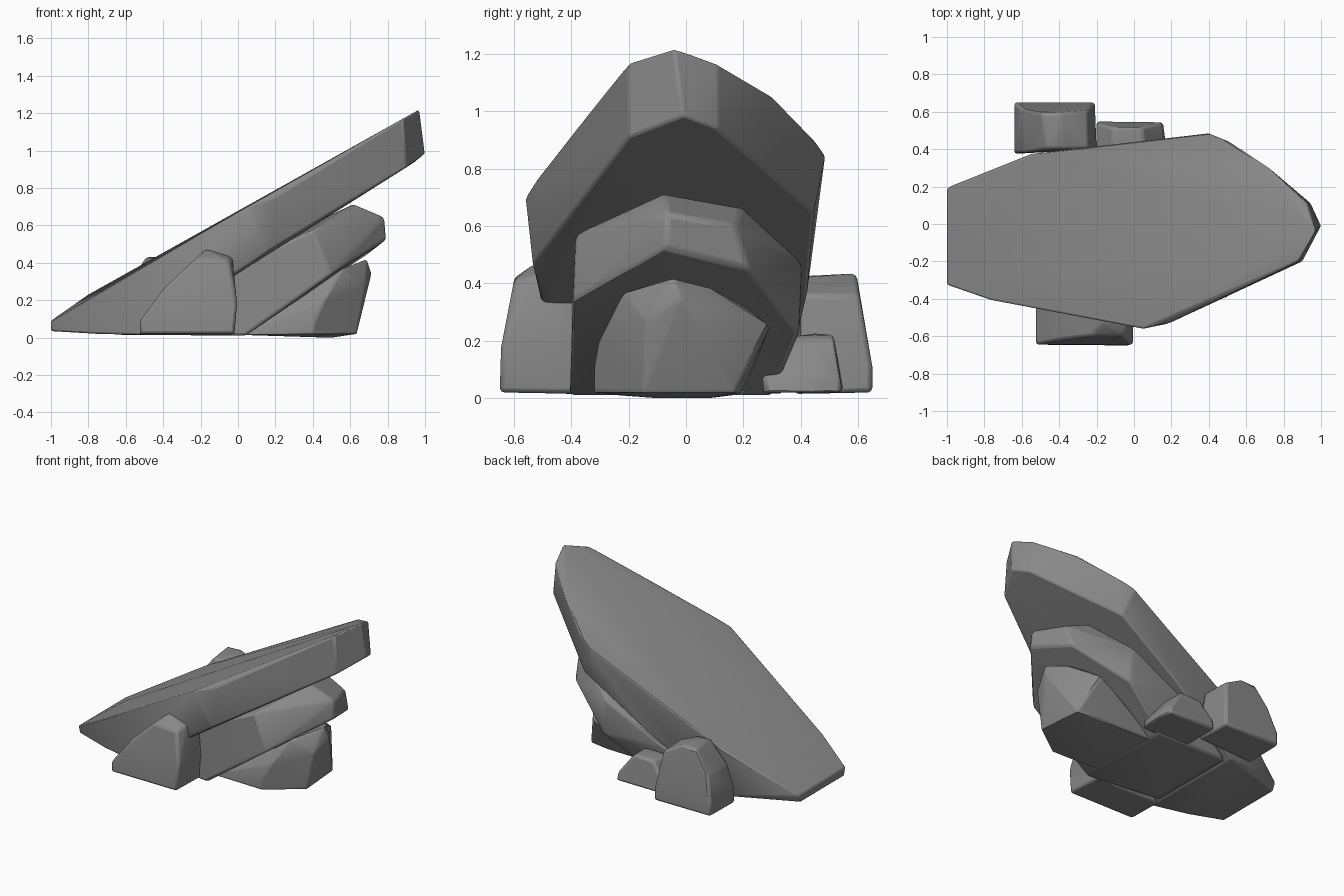
import bpy, bmesh, math

stone = bpy.data.materials.new("dark_stone")
stone.diffuse_color = (0.25, 0.25, 0.25, 1)


def rock(name, points, bevel=0.016):
    """Faceted boulder: convex hull of a few corners with softly worn edges."""
    bm = bmesh.new()
    for p in points:
        bm.verts.new(p)
    bmesh.ops.convex_hull(bm, input=bm.verts[:])
    loose = [v for v in bm.verts if not v.link_faces]
    bmesh.ops.delete(bm, geom=loose, context='VERTS')
    bmesh.ops.dissolve_limit(bm, angle_limit=math.radians(4),
                             verts=bm.verts[:], edges=bm.edges[:])
    bmesh.ops.recalc_face_normals(bm, faces=bm.faces[:])
    me = bpy.data.meshes.new(name)
    bm.to_mesh(me)
    bm.free()
    me.materials.append(stone)
    ob = bpy.data.objects.new(name, me)
    bpy.context.collection.objects.link(ob)
    mod = ob.modifiers.new("worn_edges", 'BEVEL')
    mod.width = bevel
    mod.segments = 2
    mod.limit_method = 'ANGLE'
    mod.angle_limit = math.radians(15)
    bpy.ops.object.select_all(action='DESELECT')
    ob.select_set(True)
    bpy.context.view_layer.objects.active = ob
    bpy.ops.object.shade_smooth_by_angle(angle=math.radians(35))
    return ob


# large leaning top slab
rock("top_slab", [
    # upper face outline
    (-1.0, 0.195, 0.09), (-0.55, 0.375, 0.35), (0.40, 0.485, 0.845),
    (0.51, 0.44, 0.91), (0.715, 0.305, 1.05), (0.925, 0.11, 1.165),
    (0.97, -0.04, 1.22), (0.88, -0.20, 1.17), (0.20, -0.525, 0.755),
    (0.05, -0.56, 0.70), (-0.77, -0.405, 0.225), (-1.0, -0.325, 0.09),
    (-0.8, -0.1, 0.23), (0.0, 0.0, 0.695), (0.45, 0.0, 0.935),
    # underside outline
    (1.0, -0.01, 0.985), (0.90, -0.20, 0.91), (0.945, 0.11, 0.94),
    (0.47, 0.445, 0.65), (0.17, -0.535, 0.47), (-0.01, -0.49, 0.34),
    (-0.52, -0.43, 0.015), (-0.52, 0.34, 0.015), (-0.75, -0.38, 0.02),
    (-1.0, -0.31, 0.035), (-1.0, 0.17, 0.035), (0.0, 0.42, 0.35),
])

# middle slab sheltering beneath it
rock("middle_slab", [
    (0.785, -0.07, 0.645), (0.795, -0.07, 0.525),
    (0.71, 0.17, 0.605), (0.70, 0.22, 0.45),
    (0.62, -0.08, 0.715), (0.54, 0.20, 0.665),
    (0.40, -0.385, 0.575), (0.50, -0.395, 0.34),
    (0.34, 0.405, 0.475), (0.36, 0.395, 0.23),
    (0.04, -0.405, 0.01), (0.04, 0.30, 0.01),
    (-0.10, -0.395, 0.35), (-0.10, 0.39, 0.26), (0.0, 0.0, 0.42),
    (-0.50, -0.35, 0.015), (-0.50, 0.30, 0.015),
    (-0.45, -0.32, 0.10), (-0.45, 0.28, 0.10),
])

# lowest boulder at the end of the stack
rock("base_boulder", [
    (0.69, -0.05, 0.42), (0.715, -0.02, 0.345), (0.68, -0.14, 0.27),
    (0.635, -0.15, 0.02), (0.61, 0.17, 0.02), (0.62, 0.09, 0.385),
    (0.51, 0.295, 0.255), (0.54, 0.20, 0.325), (0.45, 0.19, 0.015),
    (0.56, -0.22, 0.37), (0.46, -0.305, 0.20), (0.42, -0.32, 0.12),
    (0.40, -0.32, 0.02), (0.0, -0.30, 0.015), (0.0, 0.20, 0.015),
    (0.50, -0.1, 0.0), (0.48, 0.08, 0.0), (0.3, -0.15, 0.003),
    (0.2, -0.2, 0.15), (0.2, 0.2, 0.15),
])

# side boulder at the front
rock("front_side_boulder", [
    (-0.525, -0.645, 0.02), (-0.525, -0.645, 0.09), (-0.39, -0.62, 0.27),
    (-0.23, -0.60, 0.42), (-0.05, -0.60, 0.41), (-0.17, -0.52, 0.475),
    (-0.03, -0.52, 0.43), (-0.005, -0.645, 0.18), (-0.02, -0.65, 0.02),
    (-0.525, -0.38, 0.015), (-0.525, -0.38, 0.09), (-0.02, -0.38, 0.015),
    (-0.005, -0.38, 0.18), (-0.17, -0.38, 0.46), (-0.03, -0.38, 0.42),
    (-0.39, -0.38, 0.27),
])

# side boulders at the back
rock("back_large_boulder", [
    (-0.64, 0.65, 0.02), (-0.21, 0.65, 0.02), (-0.64, 0.375, 0.015),
    (-0.20, 0.40, 0.015), (-0.64, 0.65, 0.11), (-0.21, 0.65, 0.11),
    (-0.64, 0.375, 0.12), (-0.20, 0.40, 0.12), (-0.60, 0.615, 0.27),
    (-0.49, 0.595, 0.43), (-0.39, 0.595, 0.435), (-0.25, 0.605, 0.36),
    (-0.47, 0.40, 0.425), (-0.38, 0.40, 0.42), (-0.24, 0.40, 0.36),
    (-0.59, 0.38, 0.27),
])
rock("back_small_boulder", [
    (-0.20, 0.55, 0.02), (0.155, 0.545, 0.02), (0.17, 0.44, 0.015),
    (0.16, 0.27, 0.02), (-0.20, 0.28, 0.02), (-0.20, 0.54, 0.09),
    (0.15, 0.54, 0.07), (0.16, 0.44, 0.08), (0.14, 0.265, 0.09),
    (-0.11, 0.515, 0.215), (0.04, 0.515, 0.22), (0.05, 0.38, 0.215),
    (-0.12, 0.38, 0.215), (-0.20, 0.28, 0.10), (-0.05, 0.45, 0.225),
])
